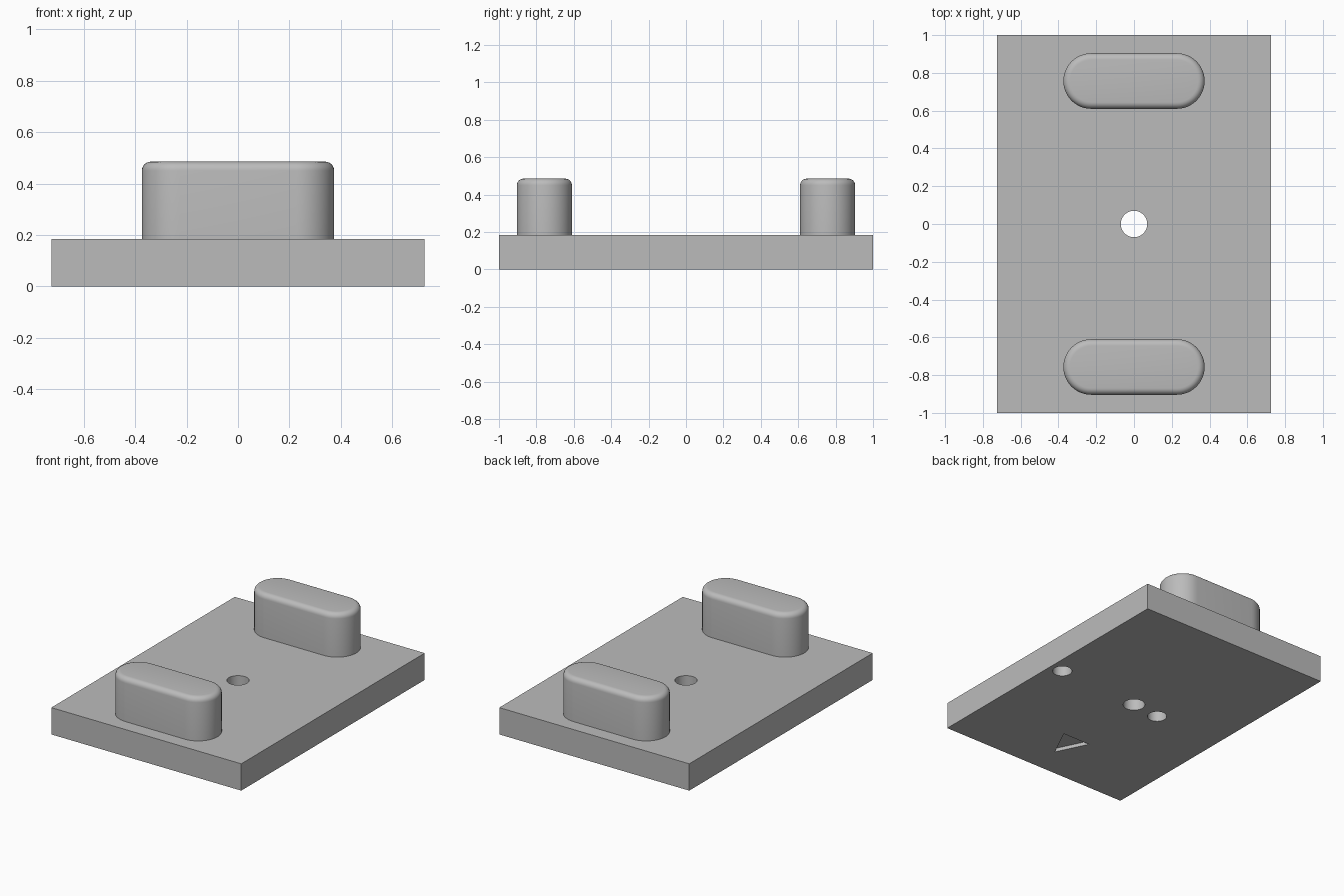
import bpy, bmesh
from math import pi, cos, sin, radians

if "Cube" in bpy.data.objects:
    bpy.data.objects.remove(bpy.data.objects["Cube"])

HALF_X, HALF_Y, PLATE_TOP = 0.725, 1.0, 0.185
POST_TOP, POST_Y, POST_R, POST_HALF, FILLET = 0.485, 0.757, 0.147, 0.227, 0.035

grey = bpy.data.materials.new("plain_grey")
grey.use_nodes = True
colour = (0.5, 0.5, 0.5, 1)
grey.diffuse_color = colour
grey.node_tree.nodes["Principled BSDF"].inputs["Base Color"].default_value = colour


def prism(name, outline, z0, z1):
    """Closed upright prism from a counter-clockwise outline."""
    bm = bmesh.new()
    base = bm.faces.new([bm.verts.new((x, y, z0)) for x, y in outline])
    top = bmesh.ops.extrude_face_region(bm, geom=[base], use_keep_orig=True)
    verts = [g for g in top["geom"] if isinstance(g, bmesh.types.BMVert)]
    bmesh.ops.translate(bm, vec=(0, 0, z1 - z0), verts=verts)
    bmesh.ops.recalc_face_normals(bm, faces=bm.faces)
    mesh = bpy.data.meshes.new(name)
    bm.to_mesh(mesh)
    bm.free()
    obj = bpy.data.objects.new(name, mesh)
    bpy.context.collection.objects.link(obj)
    mesh.materials.append(grey)
    return obj


def circle(x, y, r, n=48):
    return [(x + r * cos(2 * pi * i / n), y + r * sin(2 * pi * i / n)) for i in range(n)]


def stadium(y, r, half, n=24):
    """Slot outline: two half circles joined by straight sides."""
    right = [(half + r * cos(a), r * sin(a)) for a in (-pi / 2 + pi * i / n for i in range(n + 1))]
    return [(px, y + py) for px, py in right] + [(-px, y - py) for px, py in right]


def smooth(obj):
    bpy.ops.object.select_all(action="DESELECT")
    obj.select_set(True)
    bpy.context.view_layer.objects.active = obj
    bpy.ops.object.shade_smooth_by_angle(angle=radians(35))


# Base plate
plate = prism("base_plate", [(-HALF_X, -HALF_Y), (HALF_X, -HALF_Y),
                             (HALF_X, HALF_Y), (-HALF_X, HALF_Y)], 0, PLATE_TOP)

# Through hole, two blind holes and a shallow arrow recess underneath
cutters = [
    prism("through_hole_cutter", circle(0, 0, 0.07), -0.1, 0.3),
    prism("side_hole_cutter", circle(0.63, 0.035, 0.062), -0.1, 0.12),
    prism("inner_hole_cutter", circle(-0.21, -0.02, 0.062), -0.1, 0.12),
    prism("arrow_cutter", [(-0.105, -0.575), (0, -0.79), (0.105, -0.575)], -0.1, 0.025),
]
for cutter in cutters:
    cutter.hide_render = True
    mod = plate.modifiers.new(cutter.name, "BOOLEAN")
    mod.operation, mod.solver, mod.object = "DIFFERENCE", "EXACT", cutter
    bpy.context.view_layer.objects.active = plate
    bpy.ops.object.modifier_apply(modifier=mod.name)
    bpy.data.objects.remove(cutter)
smooth(plate)

# Two slot-shaped posts with rounded top rims
for name, side in (("front_post", -1), ("back_post", 1)):
    post = prism(name, stadium(side * POST_Y, POST_R, POST_HALF), PLATE_TOP, POST_TOP)
    bm = bmesh.new()
    bm.from_mesh(post.data)
    rim = [e for e in bm.edges if all(v.co.z > POST_TOP - 0.001 for v in e.verts)]
    bmesh.ops.bevel(bm, geom=rim, offset=FILLET, segments=6, profile=0.5, affect="EDGES")
    hidden = [f for f in bm.faces if f.normal.z < -0.9]
    bmesh.ops.delete(bm, geom=hidden, context="FACES_ONLY")
    bm.to_mesh(post.data)
    bm.free()
    smooth(post)
